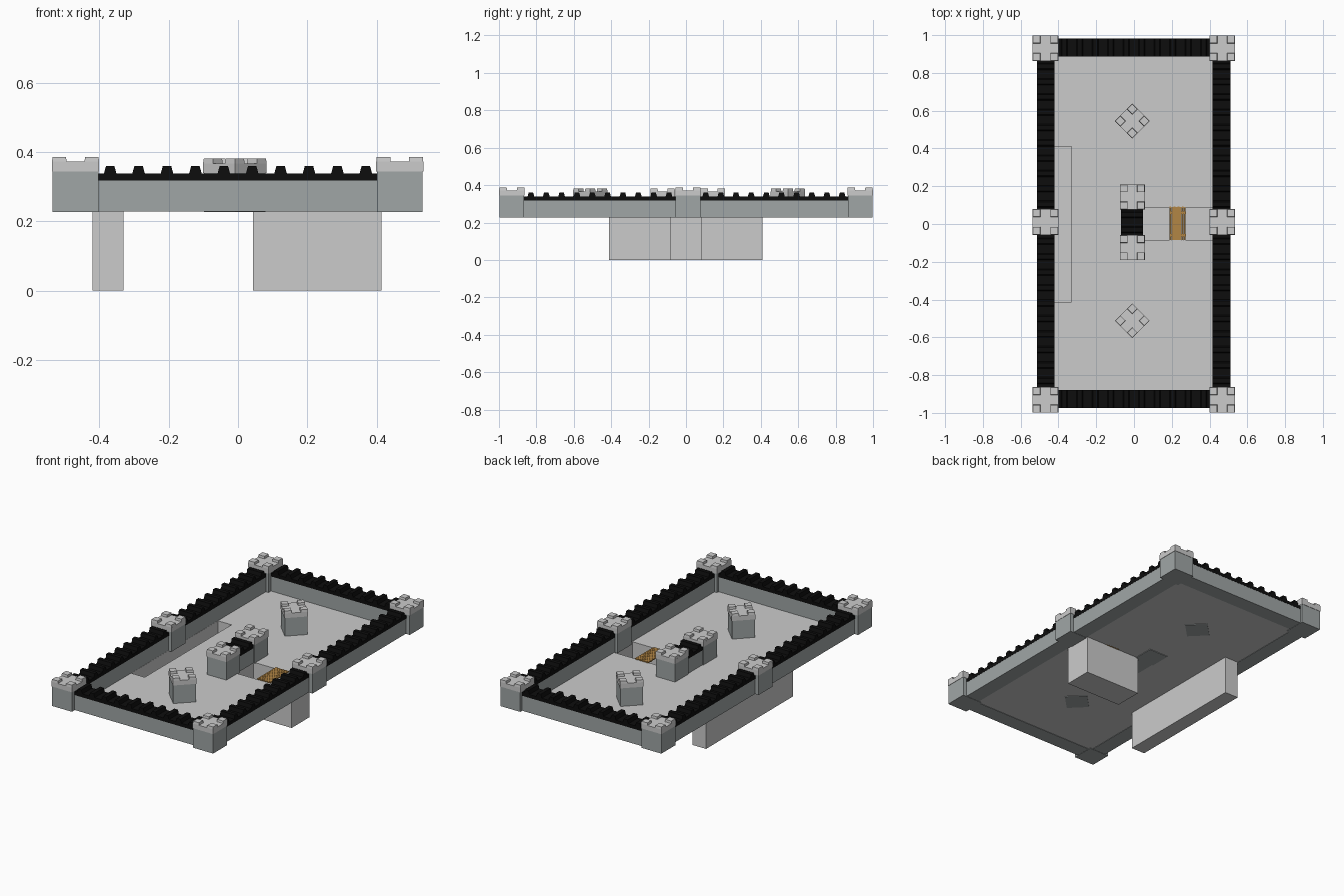
import bpy, bmesh, math
from mathutils import Matrix, Vector

if "Cube" in bpy.data.objects:
    bpy.data.objects.remove(bpy.data.objects["Cube"])


def material(name, r, g, b):
    m = bpy.data.materials.new(name)
    m.diffuse_color = (r, g, b, 1)
    m.use_nodes = True
    m.node_tree.nodes["Principled BSDF"].inputs["Base Color"].default_value = m.diffuse_color
    return m


STONE = material("dark_stone", 0.35, 0.38, 0.38)
BLACK = material("black_parapet", 0.004, 0.004, 0.004)
WOOD = material("wood", 0.45, 0.24, 0.06)


def finish(bm, name, mat=None, loc=(0, 0, 0), turn=0.0):
    bmesh.ops.recalc_face_normals(bm, faces=bm.faces)
    me = bpy.data.meshes.new(name)
    bm.to_mesh(me)
    bm.free()
    ob = bpy.data.objects.new(name, me)
    ob.location = loc
    ob.rotation_euler.z = turn
    if mat:
        me.materials.append(mat)
    bpy.context.collection.objects.link(ob)
    return ob


def add_box(bm, x0, x1, y0, y1, z0, z1, taper=1.0):
    size = Matrix.Diagonal((x1 - x0, y1 - y0, z1 - z0, 1))
    mid = Vector(((x0 + x1) / 2, (y0 + y1) / 2, (z0 + z1) / 2))
    vs = bmesh.ops.create_cube(bm, size=1, matrix=Matrix.Translation(mid) @ size)["verts"]
    for v in vs:
        if v.co.z > mid.z:
            v.co.x = mid.x + (v.co.x - mid.x) * taper
            v.co.y = mid.y + (v.co.y - mid.y) * taper


# Floor sheet with two sunken pits
FLOOR = 0.23
pits = [(-0.42, -0.33, -0.412, 0.41), (0.043, 0.415, -0.085, 0.085)]
xs = [-0.49, -0.42, -0.33, 0.043, 0.415, 0.49]
ys = [-0.95, -0.412, -0.085, 0.085, 0.41, 0.95]
bm = bmesh.new()
for x0, x1 in zip(xs, xs[1:]):
    for y0, y1 in zip(ys, ys[1:]):
        bm.faces.new([bm.verts.new((x, y, FLOOR)) for x, y in
                      ((x0, y0), (x1, y0), (x1, y1), (x0, y1))])
bmesh.ops.remove_doubles(bm, verts=bm.verts, dist=1e-5)
for x0, x1, y0, y1 in pits:
    inside = [f for f in bm.faces if x0 < f.calc_center_median().x < x1
              and y0 < f.calc_center_median().y < y1]
    ext = bmesh.ops.extrude_face_region(bm, geom=inside)
    bmesh.ops.translate(bm, vec=(0, 0, -FLOOR),
                        verts=[g for g in ext["geom"] if isinstance(g, bmesh.types.BMVert)])
    bmesh.ops.delete(bm, geom=[f for f in inside if f.is_valid], context="FACES")
bmesh.ops.dissolve_limit(bm, angle_limit=0.01, verts=bm.verts, edges=bm.edges)
finish(bm, "floor_with_pits")


# Walls: stone base plus a black crenellated parapet extruded across the wall
def wall(name, loc, length, turn, thick=0.092, pitch=0.082):
    bm = bmesh.new()
    add_box(bm, -length / 2, length / 2, -thick / 2, thick / 2, 0.228, 0.32)
    finish(bm, name + "_base", STONE, loc, turn)
    n = max(1, round(length / pitch))
    step = length / n
    pts = [(-length / 2, 0.318)]
    pts.append((-length / 2, 0.338))
    for i in range(n):
        c = -length / 2 + (i + 0.5) * step
        pts += [(c - 0.018, 0.338), (c - 0.012, 0.36), (c + 0.012, 0.36), (c + 0.018, 0.338)]
    pts += [(length / 2, 0.338), (length / 2, 0.318)]
    bm = bmesh.new()
    t = thick / 2 + 0.001
    face = bm.faces.new([bm.verts.new((x, -t, z)) for x, z in pts])
    ext = bmesh.ops.extrude_face_region(bm, geom=[face])
    bmesh.ops.translate(bm, vec=(0, 2 * t, 0),
                        verts=[g for g in ext["geom"] if isinstance(g, bmesh.types.BMVert)])
    finish(bm, name + "_parapet", BLACK, loc, turn)


Q = math.pi / 2
wall("front_wall", (0, -0.926, 0), 0.82, 0)
wall("back_wall", (0, 0.935, 0), 0.82, 0)
for side, x in (("left", -0.467), ("right", 0.463)):
    wall(side + "_wall_front", (x, -0.46, 0), 0.82, Q)
    wall(side + "_wall_back", (x, 0.47, 0), 0.81, Q)
wall("gate_wall", (-0.01, 0.01, 0), 0.16, Q, thick=0.115)


# Towers: stone body, lighter crown with a raised merlon on each corner
def tower(name, x, y, size=0.136, top=0.386, turn=0.0):
    h = size / 2
    bm = bmesh.new()
    b = h - 0.002
    add_box(bm, -b, b, -b, b, 0.2265, top - 0.04)
    finish(bm, name + "_body", STONE, (x, y, 0), turn)
    bm = bmesh.new()
    add_box(bm, -h, h, -h, h, top - 0.042, top - 0.014)
    m = size * 0.31
    for sx in (-1, 1):
        for sy in (-1, 1):
            cx, cy = sx * (h - m / 2), sy * (h - m / 2)
            add_box(bm, cx - m / 2, cx + m / 2, cy - m / 2, cy + m / 2,
                    top - 0.0145, top, 0.92)
    finish(bm, name + "_crown", None, (x, y, 0), turn)


for side, x in (("left", -0.469), ("right", 0.467)):
    tower(side + "_front_corner_tower", x, -0.931)
    tower(side + "_middle_tower", x, 0.011)
    tower(side + "_back_corner_tower", x, 0.931)
for place, y in (("front", -0.125), ("back", 0.143)):
    tower(place + "_gate_tower", -0.009, y, 0.132, 0.381)
for place, y in (("front", -0.512), ("back", 0.545)):
    tower(place + "_turned_tower", -0.009, y, 0.13, 0.381, math.radians(45))

# Wooden bridge of planks over the right pit
bm = bmesh.new()
count = 8
pitch = 0.088 / count
for i in range(count):
    x = 0.187 + i * pitch
    e = 0.002 * (i % 2)
    add_box(bm, x, x + pitch * 0.9, -0.086 + e, 0.092 - e, 0.229, 0.236)
for y in (-0.06, 0.06):
    add_box(bm, 0.187, 0.274, y - 0.006, y + 0.006, 0.226, 0.23)
finish(bm, "bridge_planks", WOOD)
